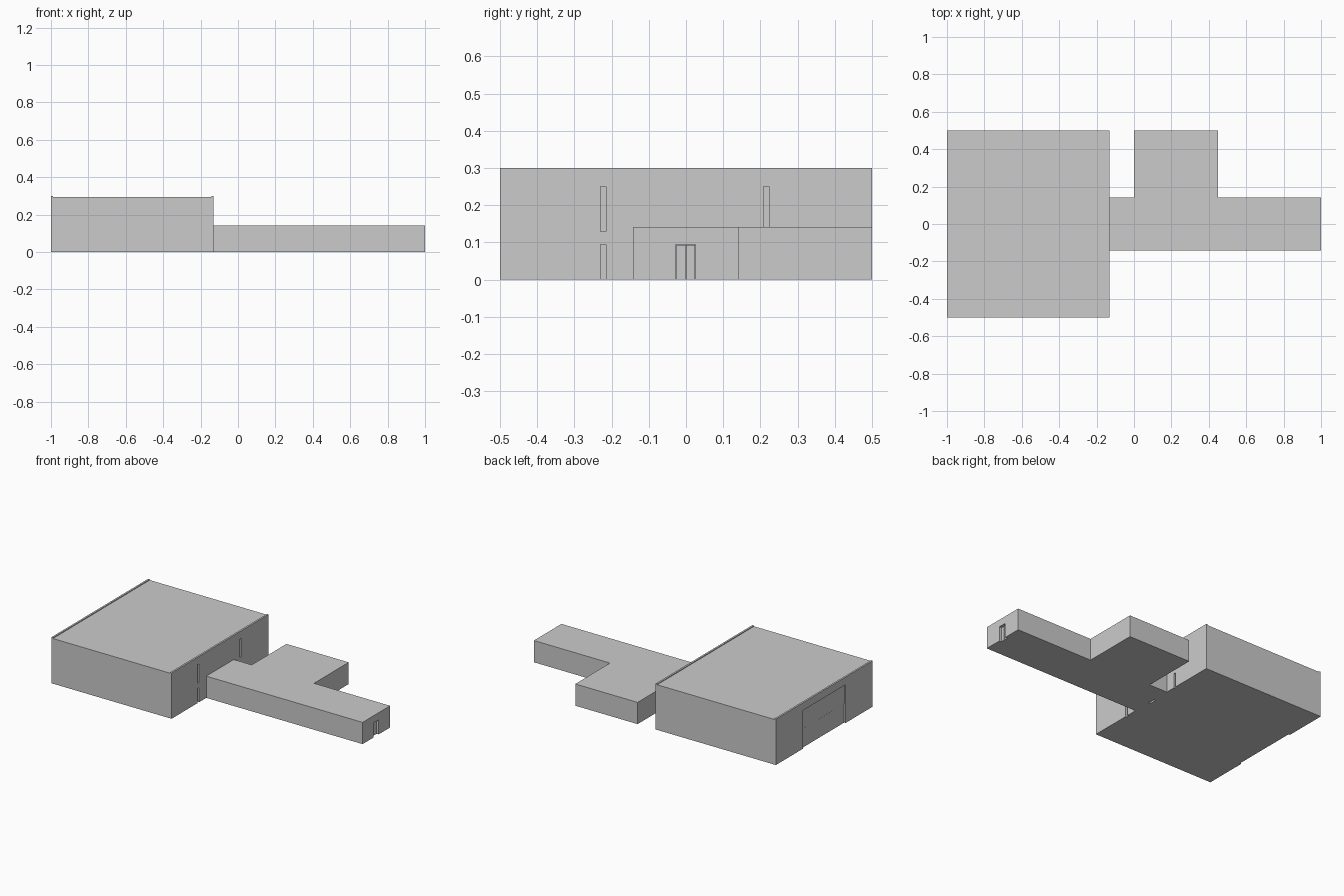
import bpy, bmesh
from mathutils import Vector

if "Cube" in bpy.data.objects:
    bpy.data.objects.remove(bpy.data.objects["Cube"])


def blocks(name, boxes):
    """One object from boxes given as (x0, x1, y0, y1, z0, z1)."""
    bm = bmesh.new()
    for x0, x1, y0, y1, z0, z1 in boxes:
        made = bmesh.ops.create_cube(bm, size=1)
        bmesh.ops.scale(bm, verts=made["verts"], vec=(x1 - x0, y1 - y0, z1 - z0))
        bmesh.ops.translate(bm, verts=made["verts"],
                            vec=Vector((x0 + x1, y0 + y1, z0 + z1)) / 2)
    mesh = bpy.data.meshes.new(name)
    bm.to_mesh(mesh)
    bm.free()
    obj = bpy.data.objects.new(name, mesh)
    bpy.context.collection.objects.link(obj)
    return obj


def wall_x(x0, x1, y0, y1, top, openings):
    """Wall across y, split at openings given as (y0, y1, [(z0, z1) solid parts])."""
    parts, y = [], y0
    for a, b, solids in openings:
        parts.append((x0, x1, y, a, 0, top))
        parts += [(x0, x1, a, b, lo, hi) for lo, hi in solids]
        y = b
    parts.append((x0, x1, y, y1, 0, top))
    return parts


# Main hall, with its end walls rising just above the roof
blocks("hall_body", [(-0.988, -0.142, -0.5, 0.5, 0, 0.295)])
blocks("hall_outer_wall", wall_x(-1, -0.988, -0.5, 0.5, 0.3,
       [(-0.22, 0.22, [(0.25, 0.3)])]))
blocks("hall_inner_wall", wall_x(-0.142, -0.13, -0.5, 0.5, 0.3, [
    (-0.23, -0.215, [(0.095, 0.13), (0.25, 0.3)]),
    (-0.025, 0.025, [(0.095, 0.3)]),
    (0.208, 0.223, [(0.095, 0.13), (0.25, 0.3)])]))

# Wide hall door, set back in the outer wall
blocks("hall_door", [(-0.99, -0.986, -0.22, 0.22, 0, 0.123),
                     (-0.992, -0.986, -0.22, 0.22, 0.125, 0.25)])

# Long corridor with a doorway at its far end
blocks("corridor_body", [(-0.13, 0.98, -0.142, 0.142, 0, 0.142)])
blocks("corridor_end_wall", wall_x(0.98, 1, -0.142, 0.142, 0.142,
       [(-0.028, 0.025, [(0.095, 0.142)])]))
blocks("corridor_door", [(0.978, 0.985, -0.026, -0.002, 0, 0.093),
                         (0.978, 0.985, 0.0, 0.024, 0, 0.093)])

# Side room off the corridor
blocks("side_room", [(0, 0.45, 0.142, 0.5, 0, 0.142)])
